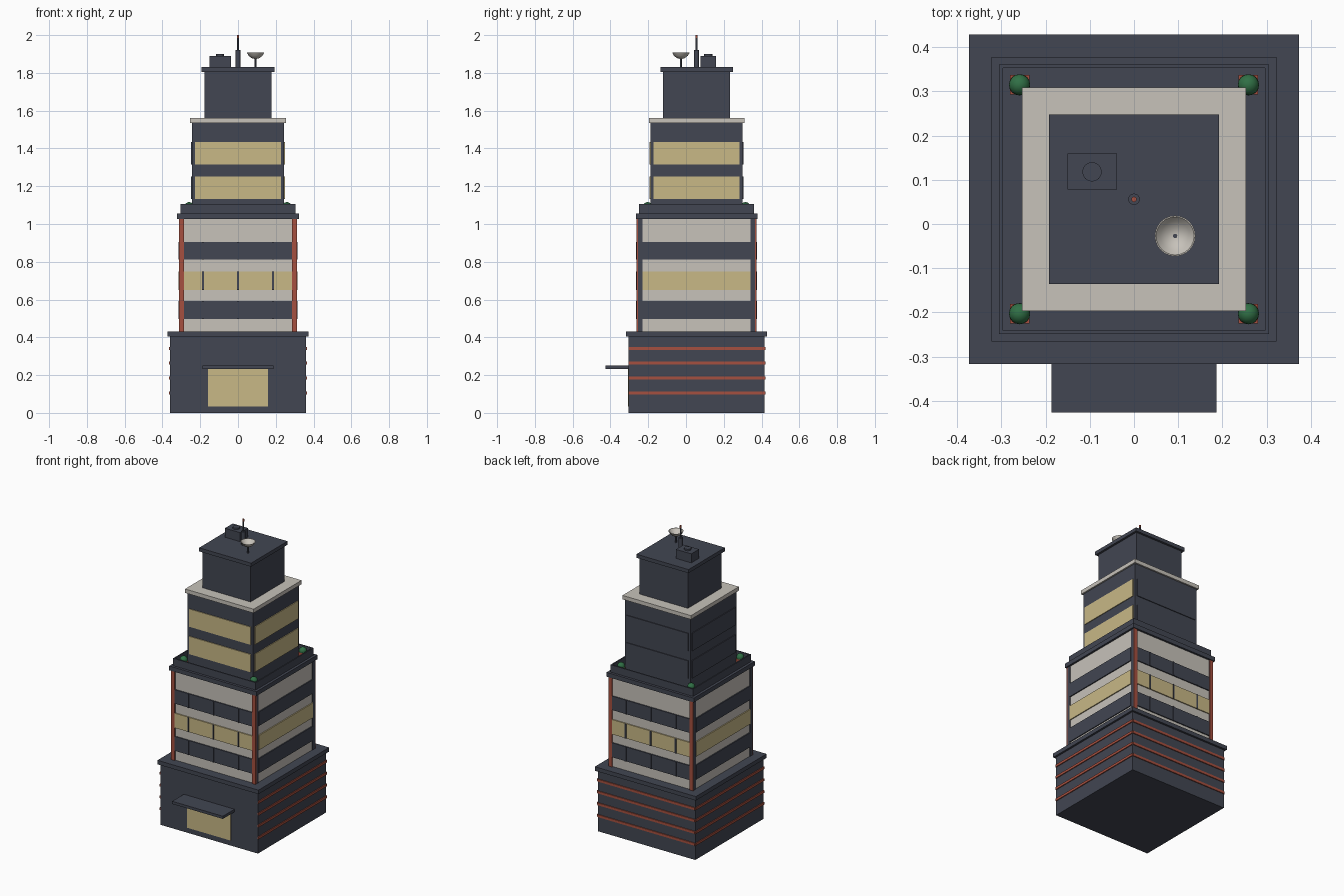
import bpy, bmesh, math
from mathutils import Matrix

cube = bpy.data.objects.get("Cube")
if cube:
    bpy.data.objects.remove(cube, do_unlink=True)

CY = 0.056  # tower axis in y


def material(name, rgb):
    m = bpy.data.materials.new(name)
    m.use_nodes = True
    m.diffuse_color = (*rgb, 1)
    m.node_tree.nodes["Principled BSDF"].inputs["Base Color"].default_value = (*rgb, 1)
    return m


SLATE = material("slate", (0.054, 0.061, 0.084))
CREAM = material("cream", (0.57, 0.54, 0.49))
LIT = material("lit window", (0.58, 0.48, 0.24))
RED = material("brick red", (0.38, 0.08, 0.05))
GREEN = material("leaf green", (0.03, 0.16, 0.06))


def finish(name, bm, mat, smooth=False):
    bmesh.ops.recalc_face_normals(bm, faces=bm.faces)
    me = bpy.data.meshes.new(name)
    bm.to_mesh(me)
    bm.free()
    me.materials.append(mat)
    ob = bpy.data.objects.new(name, me)
    bpy.context.collection.objects.link(ob)
    if smooth:
        bpy.ops.object.select_all(action="DESELECT")
        ob.select_set(True)
        bpy.context.view_layer.objects.active = ob
        bpy.ops.object.shade_smooth_by_angle(angle=math.radians(40))
    return ob


def box(name, x, y, z, mat):
    """Box from (low, high) pairs along each axis."""
    bm = bmesh.new()
    size = [b - a for a, b in (x, y, z)]
    mid = [(a + b) / 2 for a, b in (x, y, z)]
    bmesh.ops.create_cube(bm, size=1, matrix=Matrix.Translation(mid) @ Matrix.Diagonal((*size, 1)))
    return finish(name, bm, mat)


def tier(name, half, z0, z1, mat=SLATE):
    return box(name, (-half, half), (CY - half, CY + half), (z0, z1), mat)


def plate(name, side, u0, u1, z0, z1, inner, outer, mat):
    """Thin panel on one wall of the tower."""
    if side in ("front", "back"):
        y = (CY - outer, CY - inner) if side == "front" else (CY + inner, CY + outer)
        return box(f"{side}_{name}", (u0, u1), y, (z0, z1), mat)
    x = (inner, outer) if side == "east" else (-outer, -inner)
    return box(f"{side}_{name}", x, (CY + u0, CY + u1), (z0, z1), mat)


def lathe(name, x, y, profile, mat, steps=24):
    """Spin an (r, z) profile about a vertical axis."""
    bm = bmesh.new()
    vs = [bm.verts.new((r, 0, z)) for r, z in profile]
    es = [bm.edges.new(p) for p in zip(vs, vs[1:])]
    bmesh.ops.spin(bm, geom=vs + es, cent=(0, 0, 0), axis=(0, 0, 1), angle=math.tau, steps=steps)
    bmesh.ops.remove_doubles(bm, verts=bm.verts, dist=0.0003)
    bmesh.ops.translate(bm, verts=bm.verts, vec=(x, y, 0))
    return finish(name, bm, mat, True)


def rod(name, x, y, r, z0, z1, mat=SLATE):
    return lathe(name, x, y, [(0, z0), (r, z0), (r, z1), (0, z1)], mat, 16)


SIDES = ("front", "back", "east", "west")

# Base with entrance, canopy and trim lines
tier("base_block", 0.36, 0, 0.41)
tier("base_cornice", 0.373, 0.405, 0.432)
plate("door", "front", -0.16, 0.16, 0.035, 0.232, 0.355, 0.364, LIT)
box("entrance_canopy", (-0.187, 0.187), (-0.427, -0.3), (0.232, 0.25), SLATE)
for side in SIDES[1:]:
    for i in range(4):
        z = 0.105 + 0.079 * i
        plate(f"trim_line_{i}", side, -0.36, 0.36, z - 0.008, z + 0.008, 0.357, 0.366, RED)

# Middle tier: wall, corner posts, cream bands and window strips
tier("middle_wall", 0.302, 0.43, 1.03)
for sx in (-1, 1):
    for sy in (-1, 1):
        x, y = sx * 0.299, CY + sy * 0.299
        box("corner_post", (x - 0.013, x + 0.013), (y - 0.013, y + 0.013), (0.43, 1.03), SLATE)
for side in SIDES:
    for z0, z1 in ((0.43, 0.497), (0.593, 0.812), (0.905, 1.028)):
        plate("cream_band", side, -0.286, 0.286, z0, z1, 0.3, 0.309, CREAM)
    for z0, z1, mat in ((0.497, 0.593, SLATE), (0.65, 0.748, LIT), (0.812, 0.905, SLATE)):
        plate("window_strip", side, -0.286, 0.286, z0, z1, 0.308, 0.316, mat)
        if side in ("front", "back"):
            for x in (-0.185, 0, 0.185):
                plate("mullion", side, x - 0.005, x + 0.005, z0, z1, 0.314, 0.32, SLATE)
    if side in ("front", "back"):
        for s in (-1, 1):
            u0, u1 = sorted((s * 0.286, s * 0.313))
            plate("red_pilaster", side, u0, u1, 0.432, 1.028, 0.31, 0.317, RED)

# Terrace: cornice, parapet ring, planters and bushes
tier("terrace_cornice", 0.322, 1.027, 1.056)
for side in SIDES:
    plate("parapet", side, -0.305, 0.305, 1.055, 1.105, 0.297, 0.305, SLATE)
for sx in (-1, 1):
    for sy in (-1, 1):
        x, y = sx * 0.259, CY + sy * 0.259
        box("planter", (x - 0.022, x + 0.022), (y - 0.022, y + 0.022), (1.055, 1.085), RED)
        bm = bmesh.new()
        bmesh.ops.create_uvsphere(bm, u_segments=16, v_segments=10, radius=0.024,
                                  matrix=Matrix.Translation((x, y, 1.092)))
        finish("bush", bm, GREEN, True)

# Upper tier with two rows of windows, lit on two walls
tier("upper_wall", 0.243, 1.05, 1.54)
tier("upper_cornice", 0.253, 1.536, 1.562, CREAM)
for side in SIDES:
    for z in (1.132, 1.315):
        mat = LIT if side in ("front", "east") else SLATE
        plate("upper_window", side, -0.227, 0.227, z, z + 0.119, 0.24, 0.248, mat)

# Penthouse
tier("penthouse_wall", 0.178, 1.56, 1.81)
tier("penthouse_cornice", 0.192, 1.806, 1.83)

# Rooftop equipment
box("air_unit", (-0.151, -0.038), (0.078, 0.16), (1.828, 1.89), SLATE)
rod("air_unit_fan", -0.095, 0.118, 0.022, 1.88, 1.9)
rod("antenna_base", 0, CY, 0.013, 1.828, 1.92)
rod("antenna_mast", 0, CY, 0.005, 1.91, 1.99)
rod("antenna_tip", 0, CY, 0.006, 1.985, 2.0, RED)
rod("dish_post", 0.093, -0.027, 0.005, 1.828, 1.882)
lathe("dish_bowl", 0.093, -0.027,
      [(0, 1.873), (0.02, 1.878), (0.036, 1.89), (0.046, 1.907),
       (0.043, 1.907), (0.033, 1.895), (0.018, 1.884), (0, 1.88)], CREAM)
